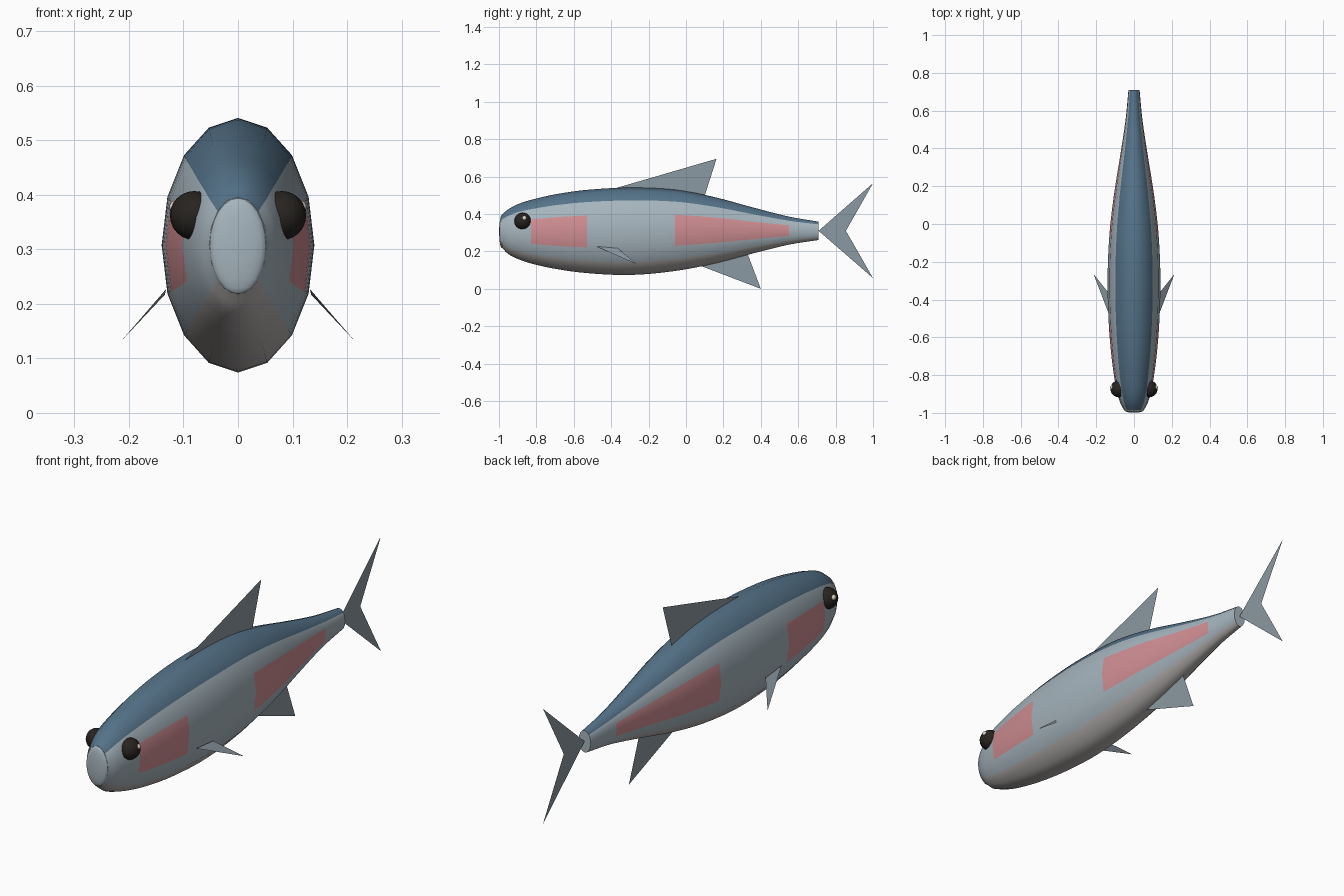
import bpy, bmesh, math

if "Cube" in bpy.data.objects:
    bpy.data.objects.remove(bpy.data.objects["Cube"])

SIDES = 16


def material(name, rgb):
    m = bpy.data.materials.new(name)
    m.diffuse_color = (*rgb, 1)
    m.use_nodes = True
    m.node_tree.nodes["Principled BSDF"].inputs["Base Color"].default_value = m.diffuse_color
    return m


silver = material("silver", (0.38, 0.46, 0.51))
back = material("back_blue", (0.09, 0.17, 0.25))
belly = material("belly_pale", (0.45, 0.43, 0.42))
pink = material("side_pink", (0.63, 0.27, 0.29))
fin_grey = material("fin_grey", (0.26, 0.32, 0.36))
eye_dark = material("eye_dark", (0.02, 0.017, 0.014))
cream = material("eye_glint", (0.75, 0.68, 0.55))

# Body stations: y, top z, bottom z
stations = [(-0.985, 0.396, 0.220), (-0.95, 0.425, 0.186), (-0.90, 0.452, 0.160),
            (-0.83, 0.475, 0.136), (-0.70, 0.505, 0.107), (-0.53, 0.529, 0.084),
            (-0.30, 0.541, 0.074), (-0.06, 0.530, 0.095), (0.15, 0.491, 0.135),
            (0.35, 0.437, 0.187), (0.55, 0.386, 0.236), (0.709, 0.359, 0.261)]


def slope(i, k):
    a, b = stations[max(i - 1, 0)], stations[min(i + 1, len(stations) - 1)]
    return (b[k] - a[k]) / (b[0] - a[0])


def smooth_profile(steps=4):
    # Hermite interpolation between neighbouring stations
    out = []
    for i in range(len(stations) - 1):
        p, q = stations[i], stations[i + 1]
        h = q[0] - p[0]
        for s in range(steps):
            t = s / steps
            vals = [(2*t**3 - 3*t**2 + 1) * p[k] + (t**3 - 2*t**2 + t) * h * slope(i, k)
                    + (3*t**2 - 2*t**3) * q[k] + (t**3 - t**2) * h * slope(i + 1, k)
                    for k in (1, 2)]
            out.append((p[0] + h * t, *vals))
    return out + [stations[-1]]


def add_object(name, bm, mats):
    me = bpy.data.meshes.new(name)
    bm.to_mesh(me)
    bm.free()
    for m in mats:
        me.materials.append(m)
    ob = bpy.data.objects.new(name, me)
    bpy.context.collection.objects.link(ob)
    return ob


# Lofted body, coloured by face position
bm = bmesh.new()
rings = []
for y, top, bot in smooth_profile():
    c, r = (top + bot) / 2, (top - bot) / 2
    rings.append([bm.verts.new((0.6 * r * math.sin(2 * math.pi * k / SIDES), y,
                                c + r * math.cos(2 * math.pi * k / SIDES)))
                  for k in range(SIDES)])
for a, b in zip(rings, rings[1:]):
    ym = (a[0].co.y + b[0].co.y) / 2
    in_patch = -0.83 < ym < -0.53 or -0.06 < ym < 0.55
    for k in range(SIDES):
        n = (k + 1) % SIDES
        f = bm.faces.new((a[k], a[n], b[n], b[k]))
        if k in (0, 1, 14, 15):
            f.material_index = 1
        elif k in (6, 7, 8, 9):
            f.material_index = 2
        elif in_patch and k in (3, 4, 11, 12):
            f.material_index = 3
        f.smooth = True
bm.faces.new(rings[0])
bm.faces.new(rings[-1])
bmesh.ops.recalc_face_normals(bm, faces=bm.faces)
for e in bm.edges:
    if len(e.link_faces) == 2 and e.calc_face_angle() > math.radians(40):
        e.smooth = False
add_object("body", bm, [silver, back, belly, pink])


def ball(name, loc, radii, mat):
    bm = bmesh.new()
    bmesh.ops.create_uvsphere(bm, u_segments=20, v_segments=12, radius=1)
    for v in bm.verts:
        v.co = [l + r * c for l, r, c in zip(loc, radii, v.co)]
    for f in bm.faces:
        f.smooth = True
    add_object(name, bm, [mat])


def fin(name, points):
    bm = bmesh.new()
    bm.faces.new([bm.verts.new(p) for p in points])
    add_object(name, bm, [fin_grey])


# Snout
ball("snout", (0, -0.985, 0.306), (0.052, 0.014, 0.088), silver)

# Thin centre-line fins
fin("dorsal_fin", [(0, -0.37, 0.54), (0, 0.163, 0.695), (0, 0.10, 0.497)])
fin("anal_fin", [(0, 0.08, 0.122), (0, 0.33, 0.185), (0, 0.40, 0.0)])
fin("tail_fin_upper", [(0, 0.709, 0.31), (0, 1.0, 0.565), (0, 0.855, 0.31)])
fin("tail_fin_lower", [(0, 0.709, 0.31), (0, 0.855, 0.31), (0, 1.0, 0.057)])

# Paired eyes and side fins
for side, s in (("right", 1), ("left", -1)):
    ball(f"eye_{side}", (s * 0.08, -0.873, 0.362), (0.045, 0.045, 0.045), eye_dark)
    ball(f"eye_glint_{side}", (s * 0.116, -0.865, 0.377), (0.010, 0.012, 0.012), cream)
    fin(f"side_fin_{side}", [(s * 0.132, -0.48, 0.227), (s * 0.134, -0.365, 0.217),
                             (s * 0.214, -0.265, 0.132)])
